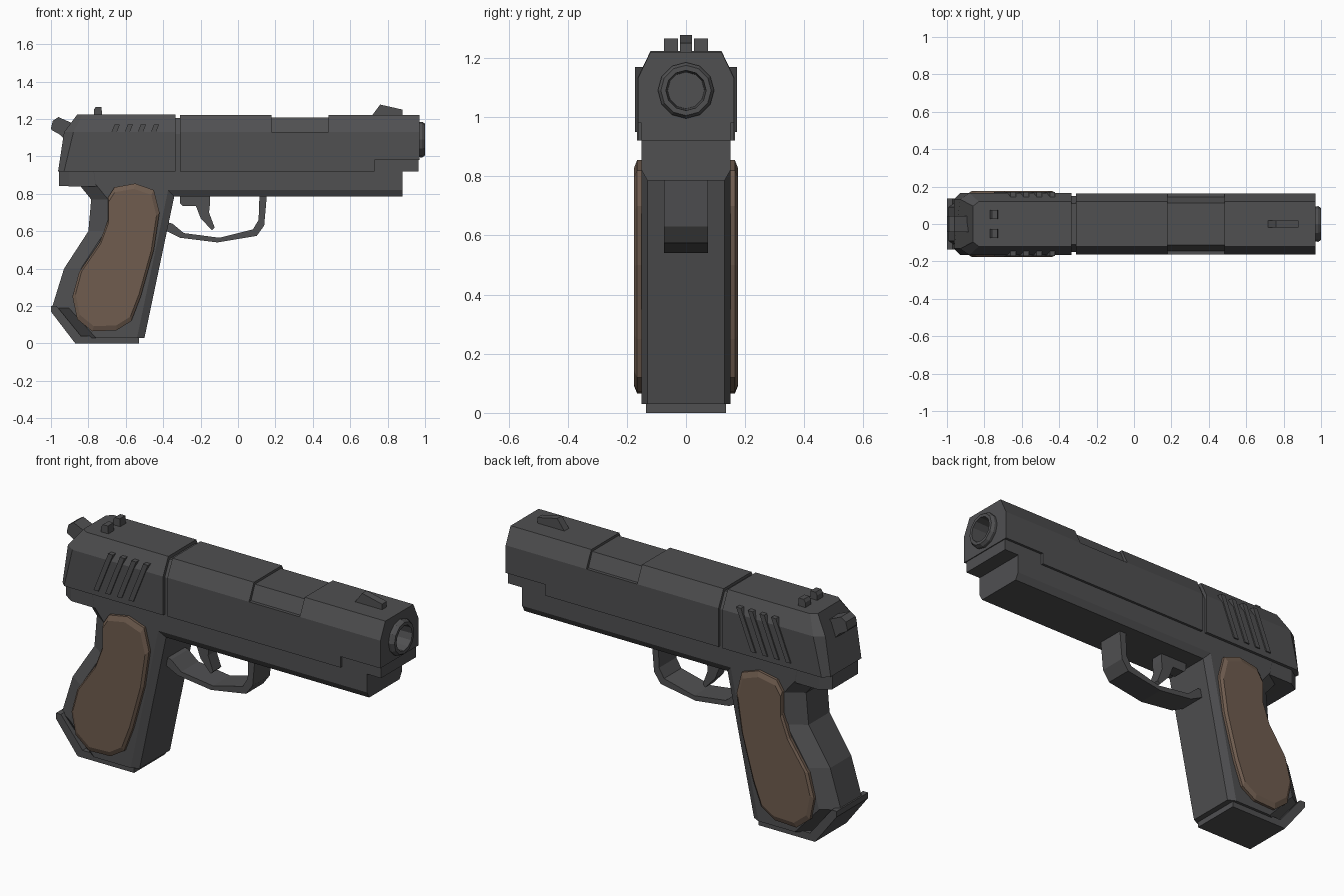
import bpy, bmesh
from math import cos, sin, tau

old = bpy.data.objects.get("Cube")
if old:
    bpy.data.objects.remove(old, do_unlink=True)


def material(name, rgb):
    m = bpy.data.materials.new(name)
    m.use_nodes = True
    m.diffuse_color = (*rgb, 1)
    m.node_tree.nodes["Principled BSDF"].inputs["Base Color"].default_value = (*rgb, 1)
    return m


steel = material("dark steel", (0.08, 0.08, 0.083))
wood = material("brown wood", (0.16, 0.108, 0.078))


def loft(name, rings, mat=steel):
    """Skin a stack of equal-length rings and cap both ends."""
    bm = bmesh.new()
    rows = [[bm.verts.new(p) for p in ring] for ring in rings]
    n = len(rows[0])
    for a, b in zip(rows, rows[1:]):
        for i in range(n):
            j = (i + 1) % n
            bm.faces.new((a[i], a[j], b[j], b[i]))
    bm.faces.new(rows[0][::-1])
    bm.faces.new(rows[-1])
    bmesh.ops.recalc_face_normals(bm, faces=bm.faces)
    me = bpy.data.meshes.new(name)
    bm.to_mesh(me)
    bm.free()
    me.materials.append(mat)
    ob = bpy.data.objects.new(name, me)
    bpy.context.collection.objects.link(ob)
    return ob


def plate(name, outline, y0, y1, mat=steel):
    """Side outline (x, z) extruded across y."""
    return loft(name, [[(x, y, z) for x, z in outline] for y in (y0, y1)], mat)


def section(half):
    """Mirror half of a (y, z) cross-section, listed bottom to top."""
    return half + [(-y, z) for y, z in reversed(half)]


def bar(name, x0, x1, half):
    """Symmetric cross-section extruded along x."""
    return loft(name, [[(x, y, z) for y, z in section(half)] for x in (x0, x1)])


def lathe(name, profile, z=1.09, sides=12):
    """Rings of (x, radius) about the barrel axis."""
    return loft(name, [[(x, r * cos(tau * i / sides), z + r * sin(tau * i / sides))
                        for i in range(sides)] for x, r in profile])


# Slide: front, ejection port, middle, seam and tapered rear
UPPER = [(0.163, 0.92), (0.163, 1.13), (0.12, 1.22)]
NOSE = [(0.163, 0.98), (0.163, 1.13), (0.12, 1.22)]
muzzle_block = bar("slide_nose", 0.73, 0.97, NOSE)
bar("slide_front", 0.485, 0.73, UPPER)
bar("ejection_port", 0.18, 0.485, [(0.163, 0.92), (0.163, 1.13), (0.145, 1.13), (0.112, 1.207)])
bar("slide_middle", -0.31, 0.18, UPPER)
bar("slide_seam", -0.335, -0.31, [(0.15, 0.92), (0.15, 1.12), (0.11, 1.205)])
bar("dust_cover", 0.6, 0.965, [(0.15, 0.92), (0.15, 1.0)])

REAR = [(0.165, 0.92), (0.165, 1.13), (0.12, 1.223)]
rear_rings = []
for xs, width in (((-0.335,) * 3, 1), ((-0.93, -0.88, -0.83), 1), ((-0.962, -0.93, -0.86), 0.8)):
    half = [(x, y * width, z) for x, (y, z) in zip(xs, REAR)]
    rear_rings.append(half + [(x, -y, z) for x, y, z in reversed(half)])
loft("slide_rear", rear_rings)

# Bore cut and muzzle ring
cutter = lathe("bore_cutter", [(0.84, 0.08), (1.1, 0.08)])
cutter.hide_render = True
cutter.hide_viewport = True
cutter.display_type = 'WIRE'
cut = muzzle_block.modifiers.new("bore", 'BOOLEAN')
cut.operation = 'DIFFERENCE'
cut.solver = 'EXACT'
cut.object = cutter
lathe("muzzle_ring", [(0.84, 0.09), (0.985, 0.095), (1.0, 0.085), (1.0, 0.068), (0.86, 0.062)])

# Slanted grip ribs on both sides of the slide, and rear sight posts
for side, s in (("left", 1), ("right", -1)):
    for i in range(4):
        x = -0.66 + 0.07 * i
        plate(f"slide_rib_{side}_{i + 1}",
              [(x, 1.17), (x + 0.028, 1.17), (x - 0.06, 0.95), (x - 0.088, 0.95)],
              s * 0.13, s * 0.172)
    plate(f"rear_sight_{side}",
          [(-0.77, 1.2), (-0.77, 1.25), (-0.76, 1.265), (-0.73, 1.265), (-0.725, 1.2)],
          s * 0.027, s * 0.075)

plate("front_sight", [(0.71, 1.21), (0.76, 1.277), (0.88, 1.25), (0.88, 1.21)], -0.02, 0.02)
plate("hammer", [(-1.0, 1.15), (-0.99, 1.19), (-0.96, 1.21), (-0.87, 1.17), (-0.82, 1.15),
                 (-0.82, 1.06), (-0.92, 1.08), (-0.95, 1.115), (-0.995, 1.14)], -0.042, 0.042)

# Frame rail and rear tang
bar("frame_rail", -0.45, 0.88, [(0.13, 0.785), (0.15, 0.82), (0.15, 0.922)])
loft("frame_tang", [[(x, y * w, z) for y, z in section([(0.148, zb), (0.148, 0.922)])]
                    for x, w, zb in ((-0.4, 1, 0.84), (-0.9, 1, 0.84), (-0.957, 0.75, 0.843))])

# Grip body: chamfered sections stacked by height with a curved back
grip_rings = []
for z, back in ((0.03, -0.85), (0.19, -0.995), (0.4, -0.93), (0.6, -0.8),
                (0.77, -0.785), (0.85, -0.85), (0.92, -0.86)):
    front = -0.5 + 0.16 * (z - 0.03) / 0.76
    half = [(front, 0.13), (front - 0.04, 0.15), (back + 0.09, 0.15), (back, 0.09)]
    grip_rings.append([(x, y, z) for x, y in half] + [(x, -y, z) for x, y in reversed(half)])
loft("grip_body", grip_rings)
plate("magazine_base", [(-1.0, 0.2), (-1.0, 0.17), (-0.87, 0.0), (-0.53, 0.0),
                        (-0.53, 0.04), (-0.84, 0.04), (-0.97, 0.2)], -0.135, 0.135)

# Wooden grip panels with a softened rim
PANEL = [(-0.66, 0.835), (-0.55, 0.855), (-0.45, 0.82), (-0.42, 0.7), (-0.45, 0.5),
         (-0.52, 0.25), (-0.57, 0.12), (-0.65, 0.07), (-0.78, 0.065), (-0.86, 0.13),
         (-0.885, 0.25), (-0.85, 0.38), (-0.74, 0.54), (-0.695, 0.66), (-0.695, 0.78)]
for side, s in (("left", 1), ("right", -1)):
    loft(f"grip_panel_{side}",
         [[(-0.65 + (x + 0.65) * k, s * y, 0.45 + (z - 0.45) * k) for x, z in PANEL]
          for y, k in ((0.14, 1), (0.165, 1), (0.176, 0.93))], wood)

# Trigger and its guard
plate("trigger_guard", [(-0.42, 0.62), (-0.31, 0.565), (-0.11, 0.54), (0.1, 0.575), (0.14, 0.63),
                        (0.155, 0.8), (0.115, 0.8), (0.11, 0.66), (0.08, 0.61), (-0.1, 0.565),
                        (-0.29, 0.59), (-0.35, 0.64), (-0.42, 0.66)], -0.074, 0.074)
plate("trigger", [(-0.31, 0.8), (-0.31, 0.75), (-0.295, 0.735), (-0.225, 0.735), (-0.2, 0.67),
                  (-0.14, 0.605), (-0.125, 0.62), (-0.155, 0.7), (-0.15, 0.745), (-0.15, 0.8)],
      -0.035, 0.035)
